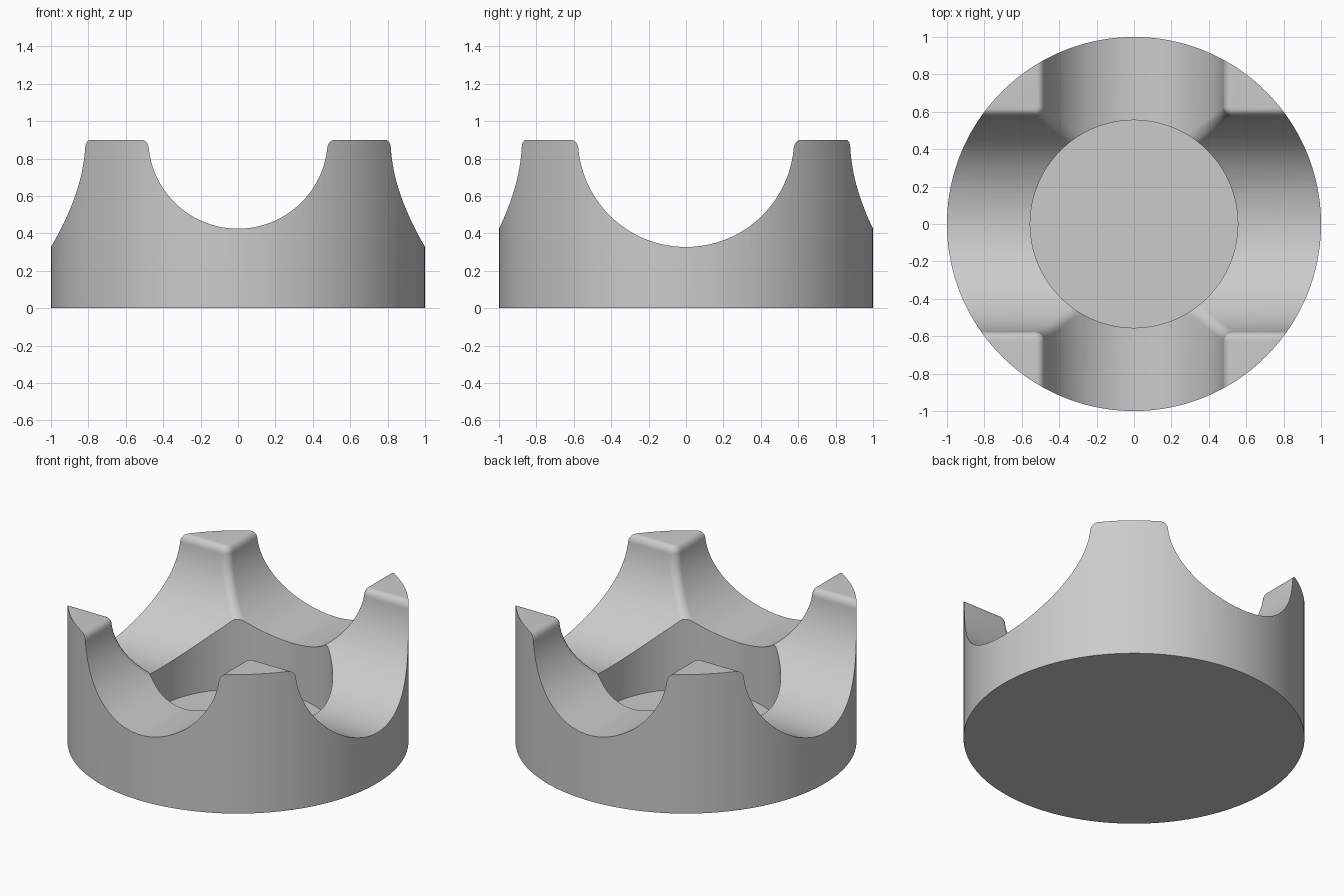
import bpy, bmesh, math

cube = bpy.data.objects.get("Cube")
if cube:
    bpy.data.objects.remove(cube, do_unlink=True)

HEIGHT, AXIS_Z = 0.9, 0.905      # bowl height, centre height of the round grooves
NARROW, WIDE = 0.48, 0.578       # groove radii
EDGE, INSET, CORNER = 0.05, 0.04, 0.05
REACH, STUB, TINY = 1.3, 0.45, 0.004

grey = bpy.data.materials.new("warm_grey")
grey.use_nodes = True
grey.diffuse_color = (0.6, 0.6, 0.6, 1)
grey.node_tree.nodes["Principled BSDF"].inputs["Base Color"].default_value = (0.6, 0.6, 0.6, 1)


def make_object(name, bm):
    bmesh.ops.recalc_face_normals(bm, faces=bm.faces)
    mesh = bpy.data.meshes.new(name)
    bm.to_mesh(mesh)
    bm.free()
    mesh.materials.append(grey)
    obj = bpy.data.objects.new(name, mesh)
    bpy.context.collection.objects.link(obj)
    return obj


def drum(name, radius, bottom, top, sides):
    bm = bmesh.new()
    bmesh.ops.create_cone(bm, cap_ends=True, segments=sides, radius1=radius,
                          radius2=radius, depth=top - bottom)
    bmesh.ops.translate(bm, verts=bm.verts, vec=(0, 0, (top + bottom) / 2))
    return make_object(name, bm)


def half_width(radius, z):
    drop = AXIS_Z - z
    return max(TINY, math.sqrt(max(0, radius ** 2 - drop ** 2)))


def section(z, flare=0.0):
    """Cross-shaped outline of both grooves at one height, with rounded inner corners."""
    base = min(z, HEIGHT - EDGE)
    a, b = half_width(NARROW, base) + flare, half_width(WIDE, base) + flare
    r = max(0.008, CORNER - flare)
    arm = REACH if z > AXIS_Z - NARROW else STUB
    corner = [(a, arm)]
    for i in range(9):
        t = math.pi / 2 * i / 8
        corner.append((a + r - r * math.cos(t), b + r - r * math.sin(t)))
    corner.append((REACH, b))
    outline = []
    for sx, sy in ((1, 1), (1, -1), (-1, -1), (-1, 1)):
        pts = [(x * sx, y * sy, z) for x, y in corner]
        outline += pts if sx * sy > 0 else pts[::-1]
    return outline


# Crossed grooves, lofted upward as one cutter
low, mid, high = AXIS_Z - WIDE, AXIS_Z - NARROW, HEIGHT - EDGE
rows = [section(low + (mid - 0.0005 - low) * (i / 10) ** 2) for i in range(11)]
rows += [section(mid + 0.0005 + (high - mid) * (i / 28) ** 2) for i in range(28)]
for i in range(9):
    t = math.pi / 2 * i / 8
    rows.append(section(high + EDGE * math.sin(t), INSET * (1 - math.cos(t))))
rows.append(section(HEIGHT + 0.1, INSET))

bm = bmesh.new()
rings = [[bm.verts.new(p) for p in row] for row in rows]
for lower, upper in zip(rings, rings[1:]):
    for i in range(len(lower)):
        j = (i + 1) % len(lower)
        bm.faces.new((lower[i], lower[j], upper[j], upper[i]))
bm.faces.new(rings[0])
bm.faces.new(rings[-1])
grooves = make_object("groove_cutter", bm)

# Central well
well = drum("well_cutter", 0.555, 0.08, 1.2, 128)

# Round body with four corner posts left standing
body = drum("bowl_body", 1.0, 0.0, HEIGHT, 160)
for cutter in (grooves, well):
    mod = body.modifiers.new(cutter.name, "BOOLEAN")
    mod.operation, mod.solver, mod.object = "DIFFERENCE", "EXACT", cutter

# Bake the cuts so the shading can be set on the finished surface
bpy.context.view_layer.update()
graph = bpy.context.evaluated_depsgraph_get()
finished = bpy.data.meshes.new_from_object(body.evaluated_get(graph))
body.modifiers.clear()
body.data = finished
for cutter in (grooves, well):
    bpy.data.objects.remove(cutter, do_unlink=True)

bpy.ops.object.select_all(action="DESELECT")
body.select_set(True)
bpy.context.view_layer.objects.active = body
bpy.ops.object.shade_smooth_by_angle(angle=math.radians(30))
